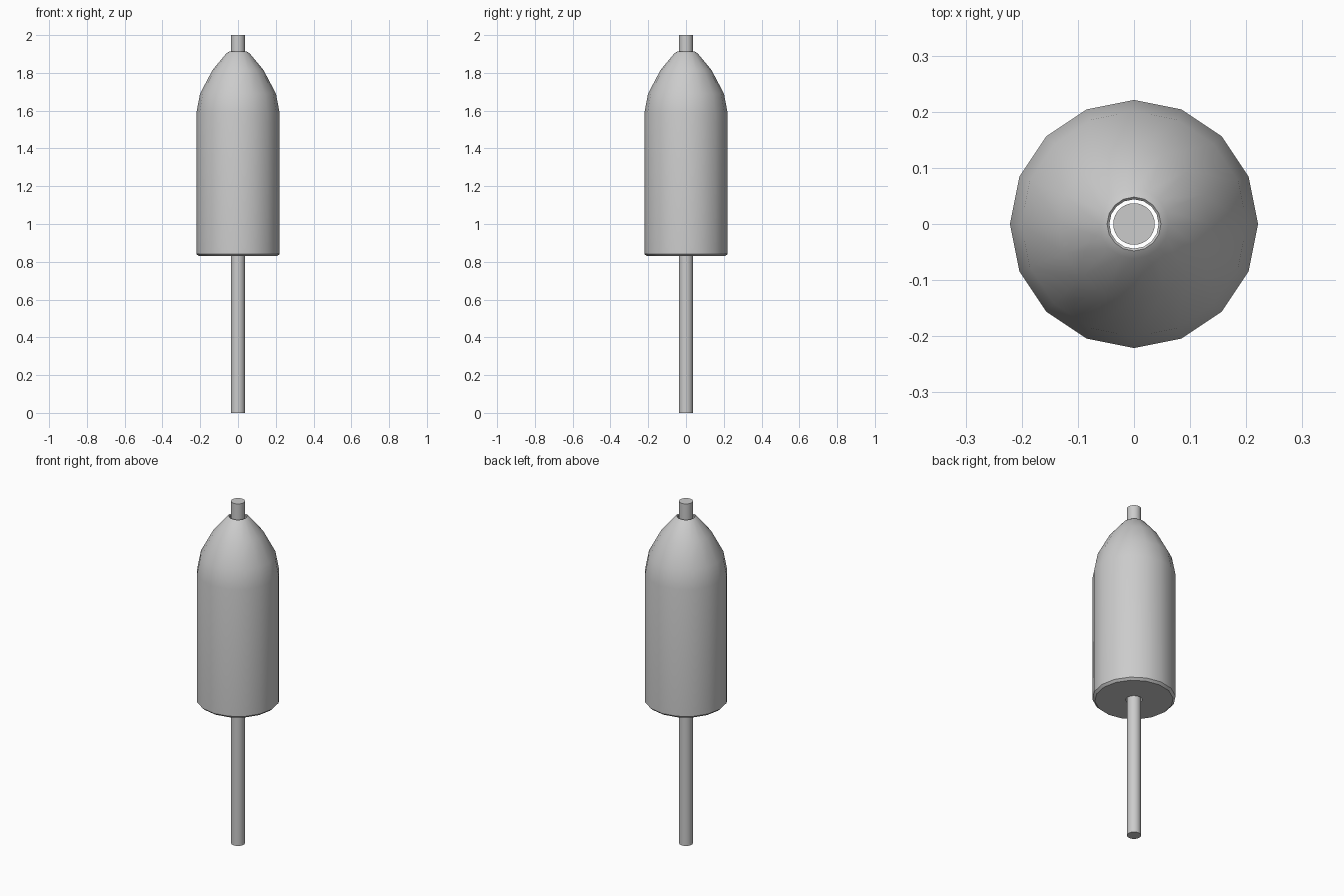
import bpy, bmesh, math

if "Cube" in bpy.data.objects:
    bpy.data.objects.remove(bpy.data.objects["Cube"])


def finish(bm, name, angle):
    bmesh.ops.recalc_face_normals(bm, faces=bm.faces)
    mesh = bpy.data.meshes.new(name)
    bm.to_mesh(mesh)
    bm.free()
    obj = bpy.data.objects.new(name, mesh)
    bpy.context.collection.objects.link(obj)
    bpy.ops.object.select_all(action='DESELECT')
    obj.select_set(True)
    bpy.context.view_layer.objects.active = obj
    bpy.ops.object.shade_smooth_by_angle(angle=math.radians(angle))
    return obj


def lathe(name, profile, sides, closed=False, angle=35):
    """Revolve (radius, z) points about the z axis; cap the ends or close the loop."""
    bm = bmesh.new()
    rings = []
    for r, z in profile:
        rings.append([bm.verts.new((r * math.cos(2 * math.pi * i / sides),
                                    r * math.sin(2 * math.pi * i / sides), z))
                      for i in range(sides)])
    pairs = list(zip(rings, rings[1:]))
    if closed:
        pairs.append((rings[-1], rings[0]))
    else:
        bm.faces.new(rings[0])
        bm.faces.new(rings[-1])
    for a, b in pairs:
        for i in range(sides):
            j = (i + 1) % sides
            bm.faces.new((a[i], a[j], b[j], b[i]))
    return finish(bm, name, angle)


# Bullet-shaped float with a bore running right through it
lathe("float_body", [
    (0.044, 0.83), (0.208, 0.83), (0.221, 0.842), (0.221, 1.585),
    (0.201, 1.69), (0.135, 1.815), (0.062, 1.903), (0.048, 1.912), (0.044, 1.908),
], 16, closed=True, angle=40)

# Straight rod through the bore
lathe("rod", [(0.037, 0.0), (0.037, 2.0)], 32)
